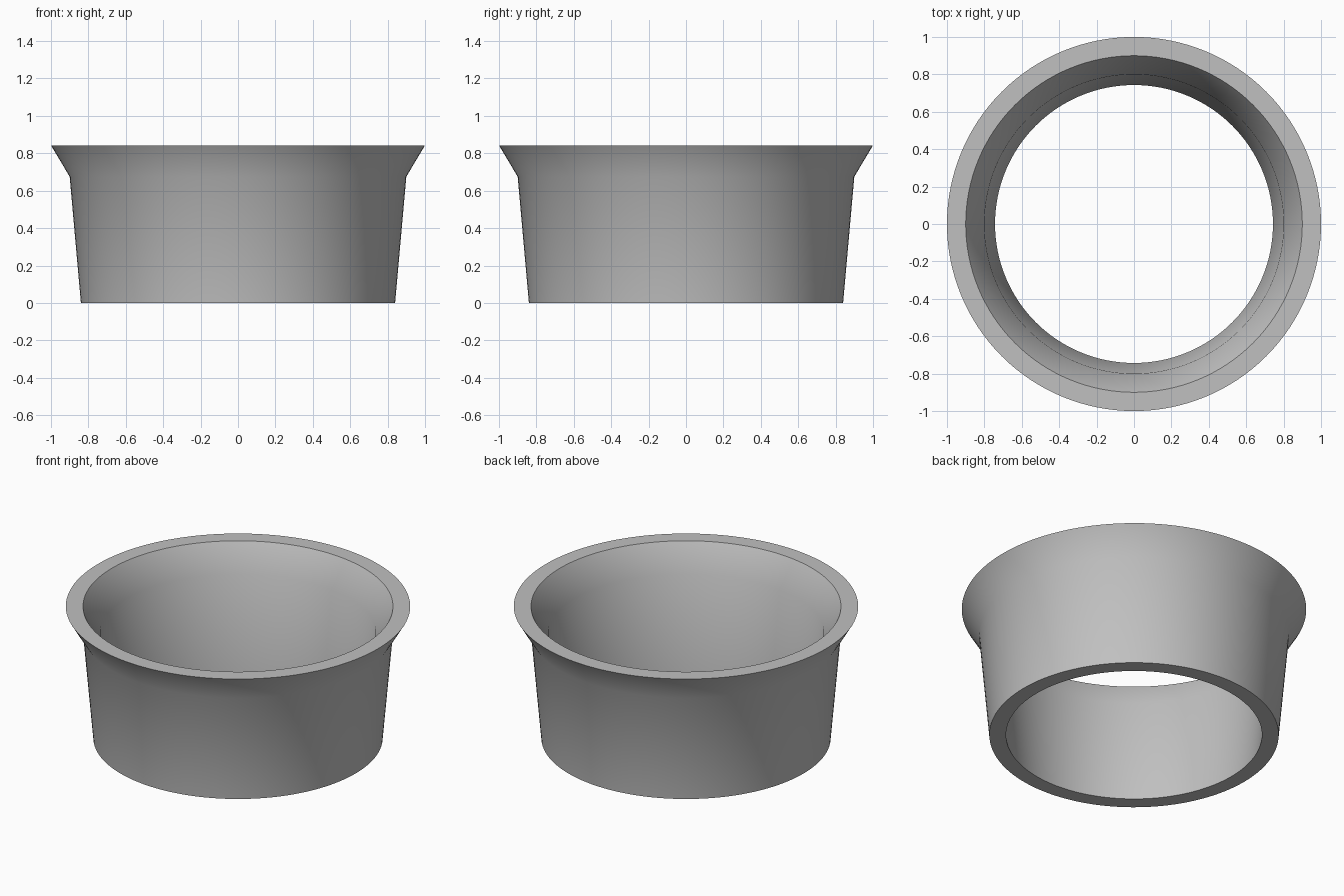
import bpy
import bmesh
from math import radians, tau
from mathutils import Matrix

cube = bpy.data.objects.get("Cube")
if cube:
    bpy.data.objects.remove(cube, do_unlink=True)

SIDES = 128

# Plain grey material
grey = bpy.data.materials.new("plain grey")
grey.use_nodes = True
colour = (0.53, 0.53, 0.53, 1)
grey.diffuse_color = colour
grey.node_tree.nodes["Principled BSDF"].inputs["Base Color"].default_value = colour

# Closed wall section (radius, height): outer wall and flare, then back down inside
section = [(0.84, 0), (0.90, 0.675), (1.0, 0.843),
           (0.90, 0.843), (0.80, 0.675), (0.743, 0)]

# Turn the section around the z axis
bm = bmesh.new()
rings = []
for i in range(SIDES):
    turn = Matrix.Rotation(tau * i / SIDES, 3, "Z")
    rings.append([bm.verts.new(turn @ Matrix.Identity(3).col[0] * r
                               + Matrix.Identity(3).col[2] * z) for r, z in section])
for i, ring in enumerate(rings):
    after = rings[(i + 1) % SIDES]
    for j in range(len(section)):
        k = (j + 1) % len(section)
        bm.faces.new((ring[j], after[j], after[k], ring[k]))
bmesh.ops.recalc_face_normals(bm, faces=bm.faces)

mesh = bpy.data.meshes.new("flared_collar")
bm.to_mesh(mesh)
bm.free()
mesh.materials.append(grey)
collar = bpy.data.objects.new("flared_collar", mesh)
bpy.context.collection.objects.link(collar)

# Smooth walls, crisp rims
bpy.ops.object.select_all(action="DESELECT")
collar.select_set(True)
bpy.context.view_layer.objects.active = collar
bpy.ops.object.shade_smooth_by_angle(angle=radians(30))
